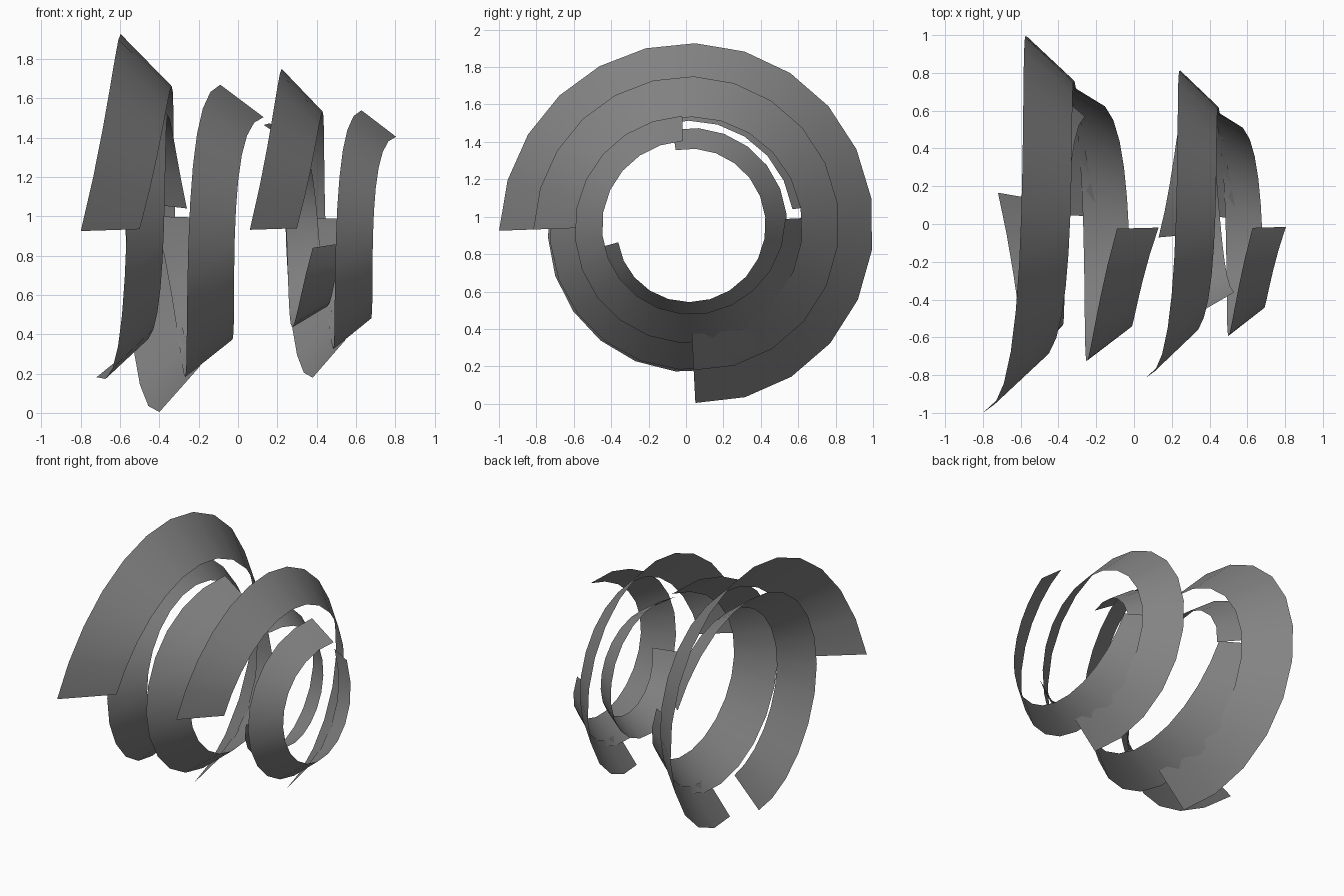
import bpy
import bmesh
from math import sin, cos, radians

AXIS_Z = 0.96      # height of the axis the ribbons wind around
SEGMENTS = 17

if "Cube" in bpy.data.objects:
    bpy.data.objects.remove(bpy.data.objects["Cube"])

# Single grey colour
grey = bpy.data.materials.new("ribbon_grey")
grey.use_nodes = True
grey.diffuse_color = (0.23, 0.23, 0.23, 1)
grey.node_tree.nodes["Principled BSDF"].inputs["Base Color"].default_value = grey.diffuse_color


def blend(values, u):
    """Cubic curve through four values evenly spaced over u = 0..1."""
    s, total = u * 3, 0
    for i, value in enumerate(values):
        weight = 1
        for j in range(4):
            if j != i:
                weight *= (s - j) / (i - j)
        total += weight * value
    return total


def ribbon(name, start, end, outer, inner, scale=None):
    """Slanted band winding front > top > back > bottom; rims are (x, radius) stations."""
    bm = bmesh.new()
    rims = []
    for rim in (outer, inner):
        xs, radii = zip(*rim)
        row = []
        for k in range(SEGMENTS + 1):
            u = k / SEGMENTS
            angle = radians(start + (end - start) * u)
            x, r = blend(xs, u), blend(radii, u)
            if scale:
                x, r = scale(x, r)
            row.append(bm.verts.new((x, -r * cos(angle), AXIS_Z + r * sin(angle))))
        rims.append(row)
    out, inn = rims
    for k in range(SEGMENTS):
        bm.faces.new((out[k], inn[k], inn[k + 1], out[k + 1])).smooth = True
    mesh = bpy.data.meshes.new(name)
    bm.to_mesh(mesh)
    bm.free()
    mesh.materials.append(grey)
    obj = bpy.data.objects.new(name, mesh)
    bpy.context.collection.objects.link(obj)


def smaller(x, r):
    """Placement of the smaller repeat further along the axis."""
    return 0.06 + 0.8 * (x + 0.8), 0.817 * r


# Wide leading ribbon and its follower, each repeated at a smaller size
for prefix, scale in (("large", None), ("small", smaller)):
    ribbon(prefix + "_leading_ribbon", -2, 267,
           [(-0.8, 1.0), (-0.6, 0.967), (-0.575, 1.002), (-0.4, 0.957)],
           [(-0.5, 0.725), (-0.34, 0.7), (-0.32, 0.76), (-0.19, 0.72)], scale)
    ribbon(prefix + "_trailing_ribbon", 177, 448,
           [(-0.42, 0.765), (-0.27, 0.78), (-0.25, 0.73), (-0.09, 0.71)],
           [(-0.21, 0.65), (-0.03, 0.59), (-0.015, 0.55), (0.13, 0.545)], scale)

# Single ribbons nested inside each coil
ribbon("large_inner_ribbon", -102, 172,
       [(-0.72, 0.796), (-0.57, 0.745), (-0.55, 0.7), (-0.43, 0.72)],
       [(-0.49, 0.606), (-0.38, 0.54), (-0.36, 0.55), (-0.26, 0.575)])
ribbon("small_inner_ribbon", 82, 345,
       [(0.13, 0.51), (0.24, 0.54), (0.27, 0.53), (0.38, 0.465)],
       [(0.3, 0.4), (0.4, 0.425), (0.45, 0.42), (0.53, 0.375)])
